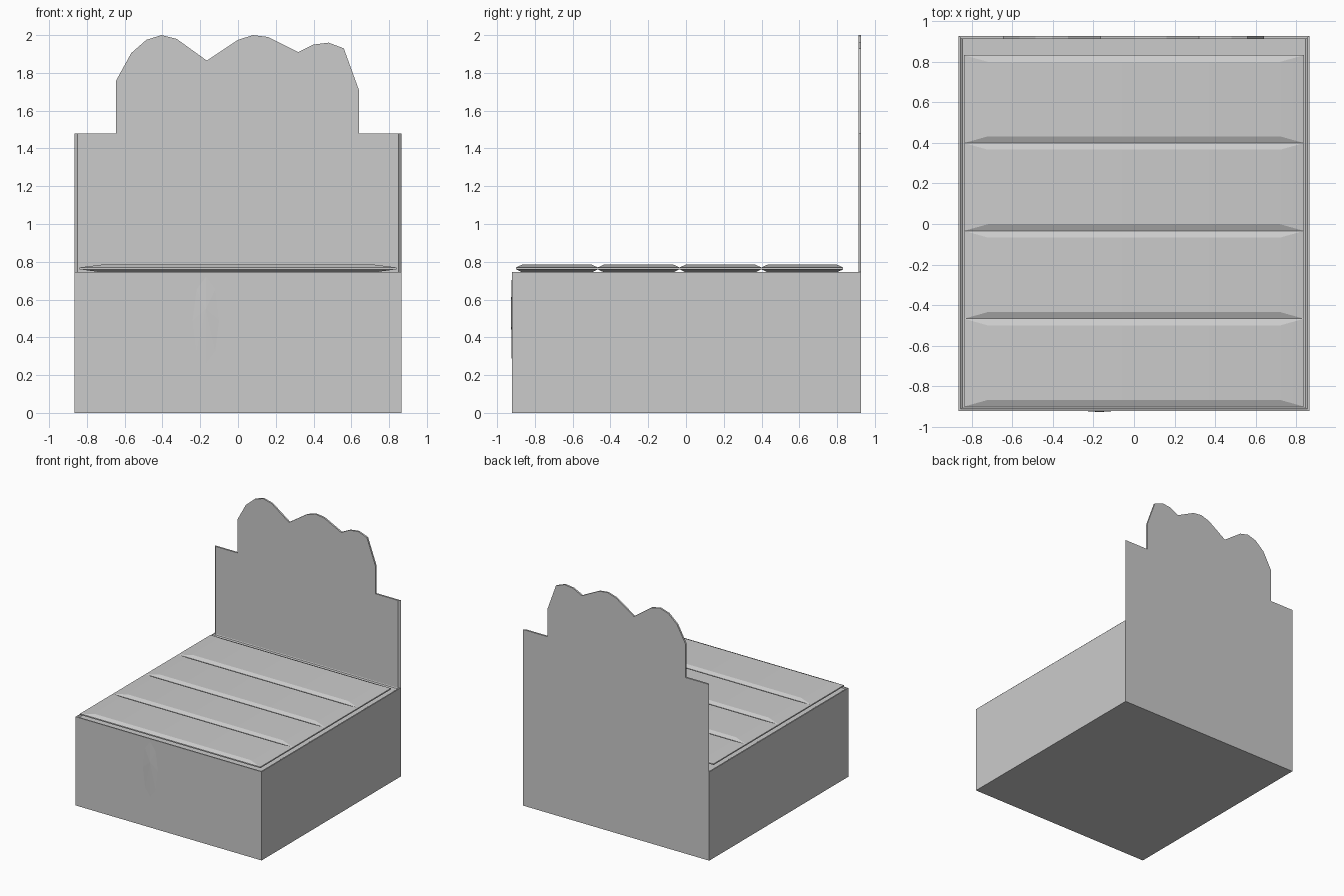
import bpy, bmesh, math

if "Cube" in bpy.data.objects:
    bpy.data.objects.remove(bpy.data.objects["Cube"])

W, YF, YB, H = 0.865, -0.922, 0.927, 0.745   # base half width, front, back, height


def finish(name, bm):
    bmesh.ops.recalc_face_normals(bm, faces=bm.faces)
    me = bpy.data.meshes.new(name)
    bm.to_mesh(me)
    bm.free()
    ob = bpy.data.objects.new(name, me)
    bpy.context.collection.objects.link(ob)
    return ob


def loft(name, rings):
    """Skin a stack of equal-length closed rings and cap both ends."""
    bm = bmesh.new()
    loops = [[bm.verts.new(p) for p in ring] for ring in rings]
    n = len(loops[0])
    for a, b in zip(loops, loops[1:]):
        for i in range(n):
            j = (i + 1) % n
            bm.faces.new((a[i], a[j], b[j], b[i]))
    bm.faces.new(loops[0])
    bm.faces.new(loops[-1])
    return finish(name, bm)


def rect(x, y0, y1, z):
    return [(-x, y0, z), (x, y0, z), (x, y1, z), (-x, y1, z)]


# Box base with a thin rim around a slightly recessed deck
loft("bed_base", [
    rect(W, YF, YB, 0),
    rect(W, YF, YB, H),
    rect(W - 0.01, YF + 0.01, YB - 0.01, H),
    rect(W - 0.02, YF + 0.015, YB - 0.015, H - 0.008),
])

# Backboard with a three-lobed top and slanted side edges
outline = [
    (-W, H), (-W, 1.48), (-0.645, 1.48), (-0.645, 1.76), (-0.565, 1.905),
    (-0.485, 1.975), (-0.405, 2.0), (-0.325, 1.98), (-0.165, 1.865),
    (0, 1.975), (0.08, 2.0), (0.16, 1.99), (0.32, 1.91), (0.4, 1.95),
    (0.48, 1.96), (0.56, 1.93), (0.64, 1.71), (0.64, 1.48), (W, 1.48), (W, H),
]
front = [(math.copysign(min(abs(x), W - 0.015), x), YB - 0.015, z) for x, z in outline]
loft("backboard", [front, [(x, YB, z) for x, z in outline]])

# Four long padded slats, side by side, tapering towards their edges
pitch = 0.433
for k in range(4):
    y0 = -0.90 + k * pitch
    y1 = y0 + pitch
    slat = loft(f"padded_slat_{k + 1}", [
        rect(0.72, y0 + 0.033, y1 - 0.033, 0.744),
        rect(0.838, y0, y1, 0.760),
        rect(0.838, y0, y1, 0.770),
        rect(0.72, y0 + 0.033, y1 - 0.033, 0.785),
    ])
    bpy.ops.object.select_all(action='DESELECT')
    slat.select_set(True)
    bpy.context.view_layer.objects.active = slat
    bpy.ops.object.shade_smooth_by_angle(angle=math.radians(15))

# Very shallow bulge on the front face
bm = bmesh.new()
ring = [bm.verts.new((-0.17 + 0.07 * math.cos(a), YF, 0.49 + 0.23 * math.sin(a)))
        for a in (i * math.tau / 8 for i in range(8))]
tip = bm.verts.new((-0.17, YF - 0.005, 0.55))
for i in range(8):
    bm.faces.new((ring[i], ring[(i + 1) % 8], tip))
bm.faces.new(ring)
finish("front_bulge", bm)
